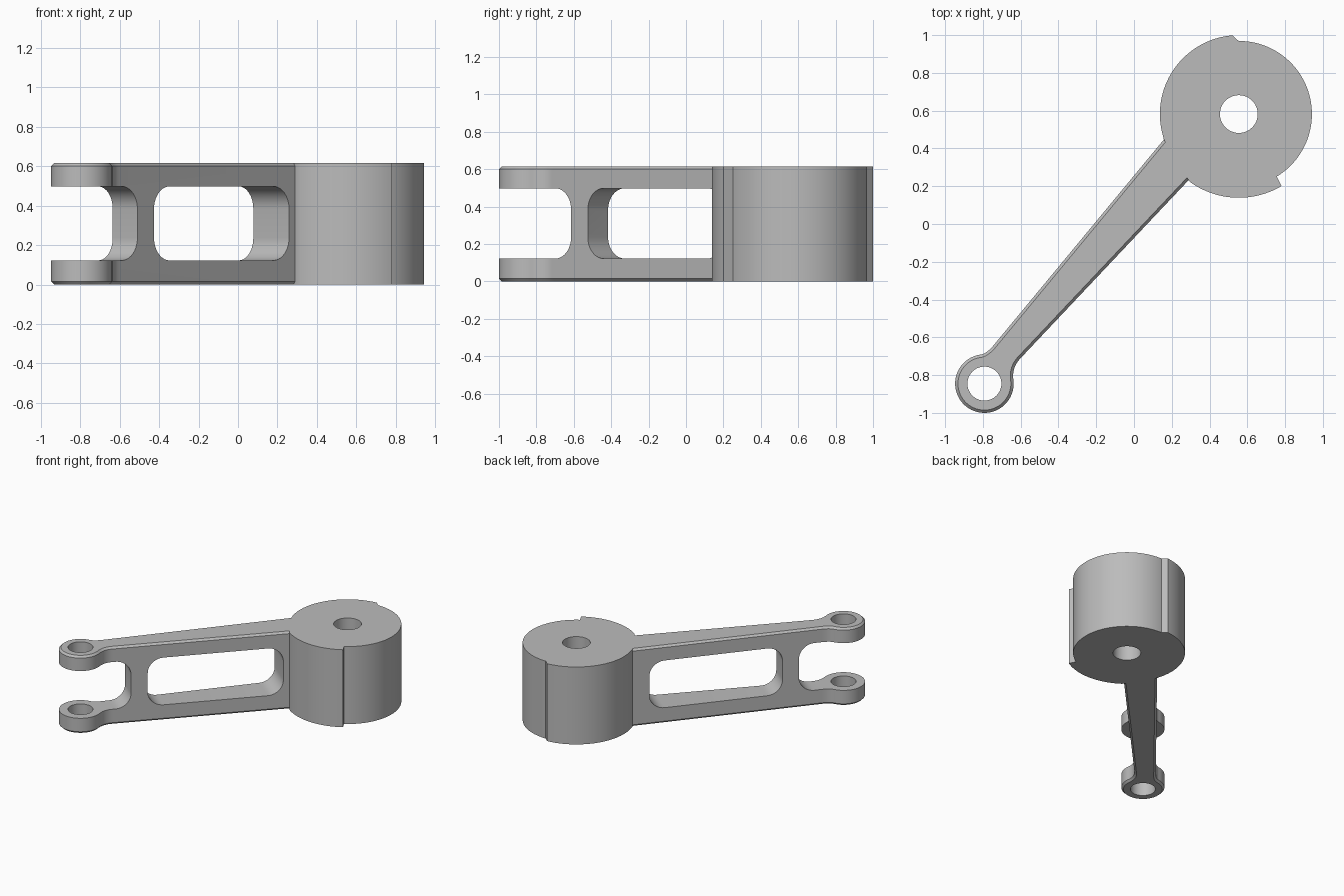
import bpy, bmesh
from math import radians, cos, sin, pi
from mathutils import Matrix, Vector

cube = bpy.data.objects.get("Cube")
if cube:
    bpy.data.objects.remove(cube, do_unlink=True)

HEIGHT = 0.615
DRUM = Vector((0.555, 0.582))
EYE = Vector((-0.792, -0.845))
# Corners where the arm meets the drum
LEFT_JOIN = Vector((0.158, 0.447))
RIGHT_JOIN = Vector((0.289, 0.232))

metal = bpy.data.materials.new("plain grey metal")
metal.use_nodes = True
metal.diffuse_color = (0.5, 0.5, 0.5, 1)
metal.node_tree.nodes["Principled BSDF"].inputs["Base Color"].default_value = (0.5, 0.5, 0.5, 1)


def arc(center, radius, start, end, steps):
    """Points on an arc, angles in degrees."""
    angles = [radians(start + (end - start) * i / steps) for i in range(steps + 1)]
    return [center + radius * Vector((cos(a), sin(a))) for a in angles]


def blend(a, control, b, steps=8):
    """Curved corner between two points."""
    ts = [i / steps for i in range(steps + 1)]
    return [a * (1 - t) ** 2 + control * 2 * t * (1 - t) + b * t * t for t in ts]


def prism(name, points, z0, z1, chamfer=0):
    """Extrude an outline; the closing edge (last to first) is not chamfered."""
    bm = bmesh.new()
    low = [bm.verts.new((p.x, p.y, z0)) for p in points]
    high = [bm.verts.new((p.x, p.y, z1)) for p in points]
    bm.faces.new(low)
    bm.faces.new(high)
    for i in range(len(points)):
        j = (i + 1) % len(points)
        bm.faces.new((low[i], low[j], high[j], high[i]))
    bmesh.ops.recalc_face_normals(bm, faces=bm.faces[:])
    if chamfer:
        rims = [bm.edges.get((ring[i], ring[i + 1]))
                for ring in (low, high) for i in range(len(points) - 1)]
        bmesh.ops.bevel(bm, geom=rims, offset=chamfer, segments=1, affect='EDGES')
    mesh = bpy.data.meshes.new(name)
    bm.to_mesh(mesh)
    bm.free()
    obj = bpy.data.objects.new(name, mesh)
    bpy.context.collection.objects.link(obj)
    return obj


def bore(name, center, radius):
    return prism(name, arc(center, radius, 0, 352.5, 47), -0.1, HEIGHT + 0.1)


def side_cutter(name, u0, u1, z0, z1, radius):
    """Rounded rectangle along the arm, pushed sideways through it."""
    corners = ((u1, z1, 0), (u0, z1, 90), (u0, z0, 180), (u1, z0, 270))
    mid = Vector(((u0 + u1) / 2, (z0 + z1) / 2))
    outline = []
    for u, z, start in corners:
        c = Vector((u - radius if u > mid.x else u + radius,
                    z - radius if z > mid.y else z + radius))
        outline += arc(c, radius, start, start + 90, 10)
    obj = prism(name, outline, -0.5, 0.5)
    obj.data.transform(Matrix.Translation((EYE.x, EYE.y, 0))
                       @ Matrix.Rotation(radians(50.4), 4, 'Z')
                       @ Matrix.Rotation(pi / 2, 4, 'X'))
    return obj


def finish(obj, cutters):
    """Cut the openings, then colour and shade."""
    for cutter in cutters:
        cutter.hide_render = True
        mod = obj.modifiers.new(cutter.name, 'BOOLEAN')
        mod.operation = 'DIFFERENCE'
        mod.solver = 'EXACT'
        mod.object = cutter
    bpy.context.view_layer.update()
    graph = bpy.context.evaluated_depsgraph_get()
    mesh = bpy.data.meshes.new_from_object(obj.evaluated_get(graph))
    obj.modifiers.clear()
    obj.data = mesh
    for cutter in cutters:
        bpy.data.objects.remove(cutter, do_unlink=True)
    mesh.materials.clear()
    mesh.materials.append(metal)
    bpy.ops.object.select_all(action='DESELECT')
    obj.select_set(True)
    bpy.context.view_layer.objects.active = obj
    bpy.ops.object.shade_smooth_by_angle(angle=radians(25))


# Stepped drum: three sectors of different radius, flat where the arm joins
drum_outline = [LEFT_JOIN]
drum_outline += arc(DRUM, 0.418, 197, 94.7, 32)
drum_outline += arc(DRUM, 0.387, 90.2, -58.8, 46)
drum_outline += arc(DRUM, 0.443, -59.3, -125.5, 22)
drum_outline += [RIGHT_JOIN]
drum = prism("stepped_drum", drum_outline, 0, HEIGHT)
finish(drum, [bore("drum_bore", DRUM, 0.1)])

# Tapered arm flowing into the forked eye
arm_outline = [LEFT_JOIN]
arm_outline += blend(Vector((-0.74, -0.638)), Vector((-0.775, -0.682)),
                     EYE + 0.155 * Vector((cos(radians(96)), sin(radians(96)))))
arm_outline += arc(EYE, 0.155, 96, 370, 56)[1:]
arm_outline += blend(arm_outline.pop(), Vector((-0.645, -0.757)), Vector((-0.6, -0.71)))
arm_outline += [RIGHT_JOIN]
arm = prism("forked_arm", arm_outline, 0, HEIGHT, chamfer=0.015)
finish(arm, [
    bore("eye_bore", EYE, 0.09),
    side_cutter("fork_slot", -0.6, 0.358, 0.122, 0.497, 0.115),
    side_cutter("arm_window", 0.48, 1.475, 0.122, 0.497, 0.115),
])
